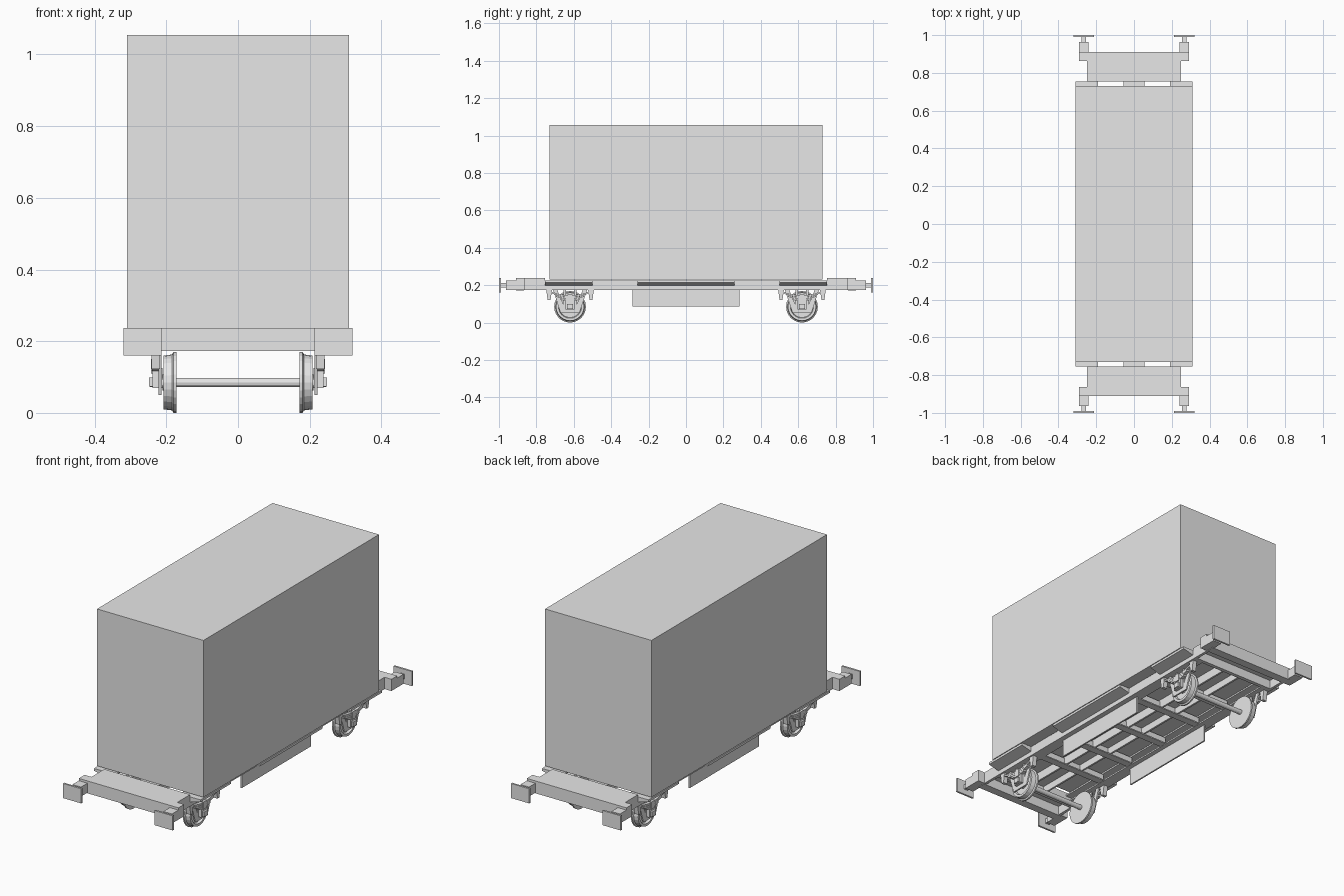
import bpy, math

old = bpy.data.objects.get("Cube")
if old:
    bpy.data.objects.remove(old, do_unlink=True)

grey = bpy.data.materials.new("plain grey")
grey.use_nodes = True
grey.diffuse_color = (0.8, 0.8, 0.8, 1)
grey.node_tree.nodes["Principled BSDF"].inputs["Base Color"].default_value = (0.8, 0.8, 0.8, 1)


def make(name, verts, faces):
    mesh = bpy.data.meshes.new(name)
    mesh.from_pydata(verts, [], faces)
    mesh.materials.append(grey)
    obj = bpy.data.objects.new(name, mesh)
    bpy.context.collection.objects.link(obj)
    return obj


def prism(name, outline, place, a, b):
    """Sweep a counter-clockwise outline between depths a and b."""
    n = len(outline)
    verts = [place(p, q, a) for p, q in outline] + [place(p, q, b) for p, q in outline]
    faces = [(i, (i + 1) % n, n + (i + 1) % n, n + i) for i in range(n)]
    faces += [tuple(reversed(range(n))), tuple(range(n, 2 * n))]
    obj = make(name, verts, faces)
    fix_normals(obj)
    return obj


def fix_normals(obj):
    import bmesh
    bm = bmesh.new()
    bm.from_mesh(obj.data)
    bmesh.ops.recalc_face_normals(bm, faces=bm.faces)
    bm.to_mesh(obj.data)
    bm.free()


def box(name, x0, x1, y0, y1, z0, z1):
    return prism(name, [(x0, y0), (x1, y0), (x1, y1), (x0, y1)],
                 lambda p, q, d: (p, q, d), z0, z1)


def side_profile(name, outline, x0, x1):
    """Outline in y and z, thickness along x."""
    return prism(name, outline, lambda p, q, d: (d, p, q), x0, x1)


def lathe(name, profile, cy, cz, sides):
    """Closed profile of (x, radius) turned around the axle line."""
    n = len(profile)
    verts = []
    for k in range(sides):
        t = 2 * math.pi * k / sides
        verts += [(x, cy + r * math.sin(t), cz - r * math.cos(t)) for x, r in profile]
    faces = []
    for k in range(sides):
        m = (k + 1) % sides
        faces += [(k * n + i, k * n + (i + 1) % n, m * n + (i + 1) % n, m * n + i)
                  for i in range(n)]
    obj = make(name, verts, faces)
    fix_normals(obj)
    return obj


# Container body
box("container_body", -0.31, 0.31, -0.73, 0.73, 0.229, 1.055)

# Central spine: two beams under a narrow deck strip
box("spine_deck", -0.055, 0.055, -0.77, 0.77, 0.217, 0.226)
for s in (-1, 1):
    box("spine_beam", *sorted((s * 0.045, s * 0.055)), -0.77, 0.77, 0.18, 0.217)

# Cross members of the underframe
for y in (-0.48, -0.26, 0, 0.26, 0.48):
    box("cross_member", -0.2, 0.2, y - 0.006, y + 0.006, 0.18, 0.22)
    box("cross_member_flange", -0.2, 0.2, y - 0.02, y + 0.02, 0.176, 0.182)

for s in (-1, 1):
    side = "left" if s > 0 else "right"

    def sx(a, b):
        return sorted((s * a, s * b))

    # Channel-shaped side sill
    channel = [(0.19, 0.175), (0.25, 0.175), (0.25, 0.225), (0.19, 0.225),
               (0.19, 0.217), (0.242, 0.217), (0.242, 0.183), (0.19, 0.183)]
    prism(side + "_side_sill", channel, lambda p, q, d: (s * p, d, q), -0.77, 0.77)

    # Tapered load ledges along the sill
    ledge = [(0.245, 0.197), (0.31, 0.213), (0.31, 0.225), (0.245, 0.225)]
    for y0, y1 in ((-0.755, -0.5), (-0.26, 0.26), (0.5, 0.755)):
        prism(side + "_load_ledge", ledge, lambda p, q, d: (s * p, d, q), y0, y1)

    # Hanging side panel
    box(side + "_side_panel", *sx(0.215, 0.223), -0.287, 0.287, 0.085, 0.18)

    for e in (-1, 1):
        cy, cz = e * 0.62, 0.085

        def sy(a, b):
            return sorted((e * a, e * b))

        # Wheel with flange, tread, rim, thin web and hub
        wheel = [(0.172, 0.0), (0.172, 0.085), (0.18, 0.085), (0.184, 0.078), (0.208, 0.075),
                 (0.208, 0.062), (0.196, 0.058), (0.196, 0.026), (0.21, 0.022), (0.21, 0.0)]
        lathe(side + "_wheel", [(s * x, max(r, 0.001)) for x, r in wheel], cy, cz, 24)

        # Axle guard: splayed legs joined at the axle
        guard = [(-0.092, 0.178), (-0.07, 0.178), (-0.026, 0.075), (0.026, 0.075),
                 (0.07, 0.178), (0.092, 0.178), (0.05, 0.05), (-0.05, 0.05)]
        side_profile(side + "_axle_guard", [(cy + p, q) for p, q in guard], *sx(0.214, 0.222))
        for g in (-1, 1):
            horn = [(0.022, 0.07), (0.034, 0.07), (0.034, 0.178), (0.022, 0.178)]
            side_profile(side + "_guard_horn", [(cy + g * p, q) for p, q in horn], *sx(0.214, 0.222))

        # Axle box and its cover
        box(side + "_axle_box", *sx(0.21, 0.238), cy - 0.025, cy + 0.025, 0.07, 0.125)
        box(side + "_axle_cover", *sx(0.238, 0.248), cy - 0.016, cy + 0.016, 0.073, 0.099)

        # Leaf spring as stacked, shortening curved leaves
        for i, half in enumerate((0.105, 0.075, 0.05)):
            steps = [half * (k / 4 - 1) for k in range(9)]
            top = [(cy + p, 0.145 - i * 0.01 + p * p * 2) for p in steps]
            low = [(p, q - 0.009) for p, q in reversed(top)]
            side_profile(side + "_leaf_spring", low[::-1] + top[::-1], *sx(0.222, 0.24))
        box(side + "_spring_buckle", *sx(0.221, 0.243), cy - 0.014, cy + 0.014, 0.11, 0.15)

        # Tapered spring hangers
        for g in (-1, 1):
            hanger = [(-0.016, 0.18), (-0.008, 0.122), (0.008, 0.122), (0.016, 0.18)]
            side_profile(side + "_spring_hanger",
                         [(cy + g * 0.112 + p, q) for p, q in hanger], *sx(0.218, 0.242))

        # Buffer: base block, stem and plate
        box(side + "_buffer_base", *sx(0.24, 0.29), *sy(0.91, 0.963), 0.175, 0.225)
        box(side + "_buffer_stem", *sx(0.253, 0.277), *sy(0.963, 0.991), 0.188, 0.212)
        box(side + "_buffer_plate", *sx(0.213, 0.319), *sy(0.99, 1.0), 0.16, 0.237)

        # Beam wing and platform cheek at each corner
        box(side + "_beam_wing", *sx(0.24, 0.29), *sy(0.862, 0.91), 0.175, 0.237)
        box(side + "_platform_cheek", *sx(0.235, 0.25), *sy(0.755, 0.87), 0.175, 0.237)

# End platforms and axles
for e in (-1, 1):
    box("platform_deck", -0.25, 0.25, *sorted((e * 0.755, e * 0.91)), 0.222, 0.237)
    box("buffer_beam", -0.25, 0.25, *sorted((e * 0.865, e * 0.91)), 0.172, 0.237)
    box("platform_rear_beam", -0.25, 0.25, *sorted((e * 0.755, e * 0.775)), 0.175, 0.237)
    lathe("axle", [(-0.246, 0.001), (-0.246, 0.013), (0.246, 0.013), (0.246, 0.001)],
          e * 0.62, 0.085, 12)
